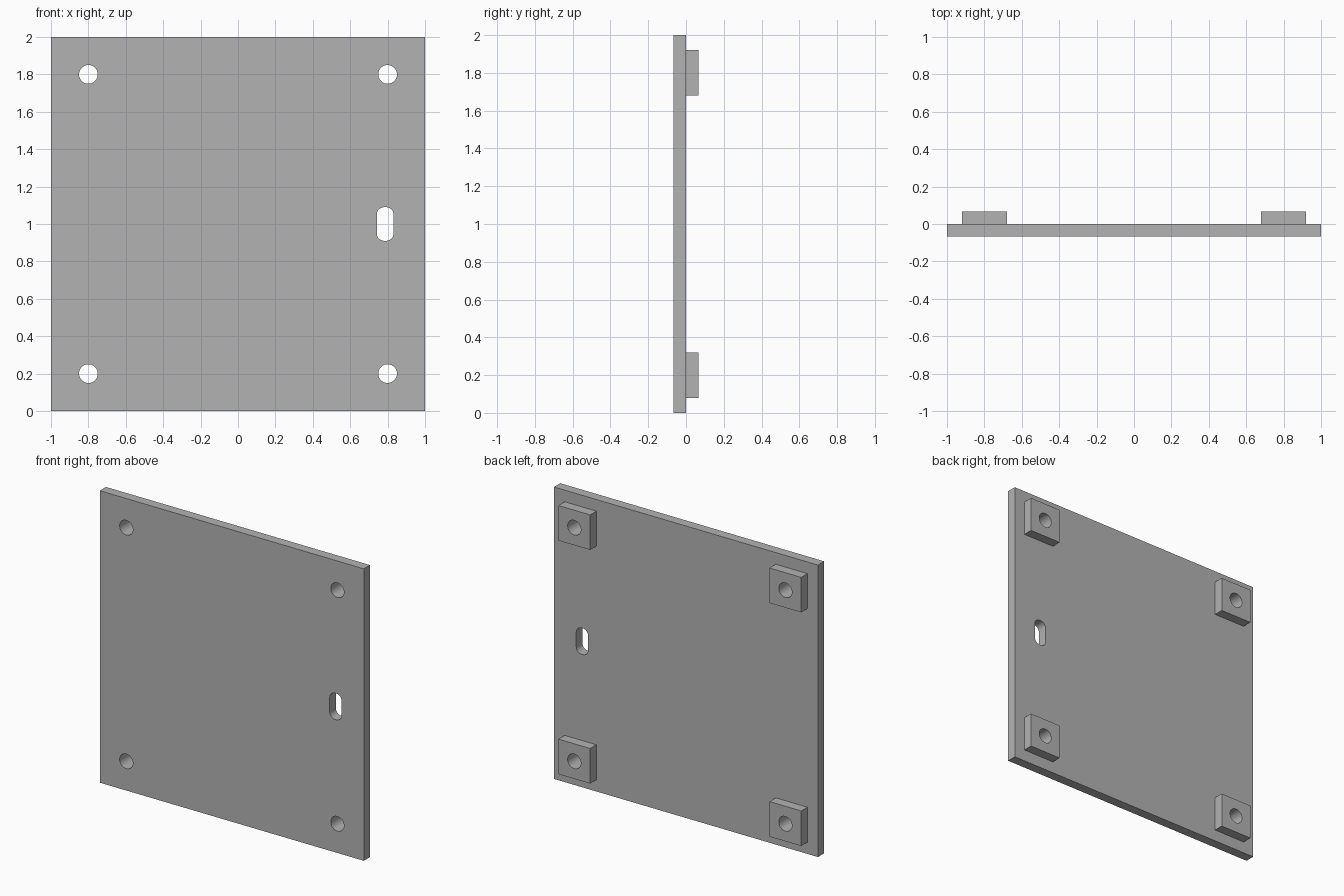
import bpy
import bmesh
from math import cos, sin, pi, radians

old = bpy.data.objects.get("Cube")
if old:
    bpy.data.objects.remove(old, do_unlink=True)

THICK = 0.067      # depth of the plate and of each pad
INSET = 0.8        # hole distance from the centre
HOLE_R = 0.05
PAD = 0.24

grey = bpy.data.materials.new("plain_grey")
grey.use_nodes = True
colour = (0.45, 0.45, 0.45, 1)
grey.diffuse_color = colour
grey.node_tree.nodes["Principled BSDF"].inputs["Base Color"].default_value = colour


def rounded_outline(cx, cz, width, height, radius, steps):
    """Rounded rectangle in the xz plane; a circle when radius is half the size."""
    points = []
    for quarter, (sx, sz) in enumerate([(1, 1), (-1, 1), (-1, -1), (1, -1)]):
        ox = cx + sx * (width / 2 - radius)
        oz = cz + sz * (height / 2 - radius)
        for i in range(steps + 1):
            a = (quarter + i / steps) * pi / 2
            points.append((ox + radius * cos(a), oz + radius * sin(a)))
    return points


def prism(name, outline, y0, y1):
    """Extrude an xz outline from y0 to y1."""
    bm = bmesh.new()
    base = bm.faces.new([bm.verts.new((x, y0, z)) for x, z in outline])
    new = bmesh.ops.extrude_face_region(bm, geom=[base], use_keep_orig=True)["geom"]
    moved = [v for v in new if isinstance(v, bmesh.types.BMVert)]
    bmesh.ops.translate(bm, vec=(0, y1 - y0, 0), verts=moved)
    bmesh.ops.remove_doubles(bm, verts=bm.verts, dist=1e-5)
    bmesh.ops.recalc_face_normals(bm, faces=bm.faces)
    mesh = bpy.data.meshes.new(name)
    bm.to_mesh(mesh)
    bm.free()
    mesh.materials.append(grey)
    obj = bpy.data.objects.new(name, mesh)
    bpy.context.collection.objects.link(obj)
    return obj


def box(name, cx, cz, size, y0, y1):
    h = size / 2
    return prism(name, [(cx - h, cz - h), (cx + h, cz - h),
                        (cx + h, cz + h), (cx - h, cz + h)], y0, y1)


def cut(obj, cutters):
    """Cut holes, bake the result and smooth the round walls."""
    for cutter in cutters:
        mod = obj.modifiers.new("hole", 'BOOLEAN')
        mod.operation = 'DIFFERENCE'
        mod.solver = 'EXACT'
        mod.object = cutter
    bpy.ops.object.select_all(action='DESELECT')
    obj.select_set(True)
    bpy.context.view_layer.objects.active = obj
    bpy.ops.object.convert(target='MESH')
    bpy.ops.object.shade_smooth_by_angle(angle=radians(30))


# Main plate and the four pads on its back
plate = box("plate", 0, 1, 2, -THICK, 0)
corners = [(sx, sz) for sx in (-1, 1) for sz in (-1, 1)]
drills = []
for sx, sz in corners:
    x, z = sx * INSET, 1 + sz * INSET
    name = ("upper_" if sz > 0 else "lower_") + ("left" if sx > 0 else "right")
    pad = box(name + "_pad", x, z, PAD, 0, THICK)
    drill = prism(name + "_drill", rounded_outline(x, z, 2 * HOLE_R, 2 * HOLE_R, HOLE_R, 10),
                  -2 * THICK, 2 * THICK)
    drills.append(drill)
    cut(pad, [drill])

# Rounded slot near the left edge
slot = prism("slot_cutter", rounded_outline(0.787, 1, 0.09, 0.18, 0.04, 8),
             -2 * THICK, THICK)
cut(plate, drills + [slot])

for cutter in drills + [slot]:
    bpy.data.objects.remove(cutter, do_unlink=True)
